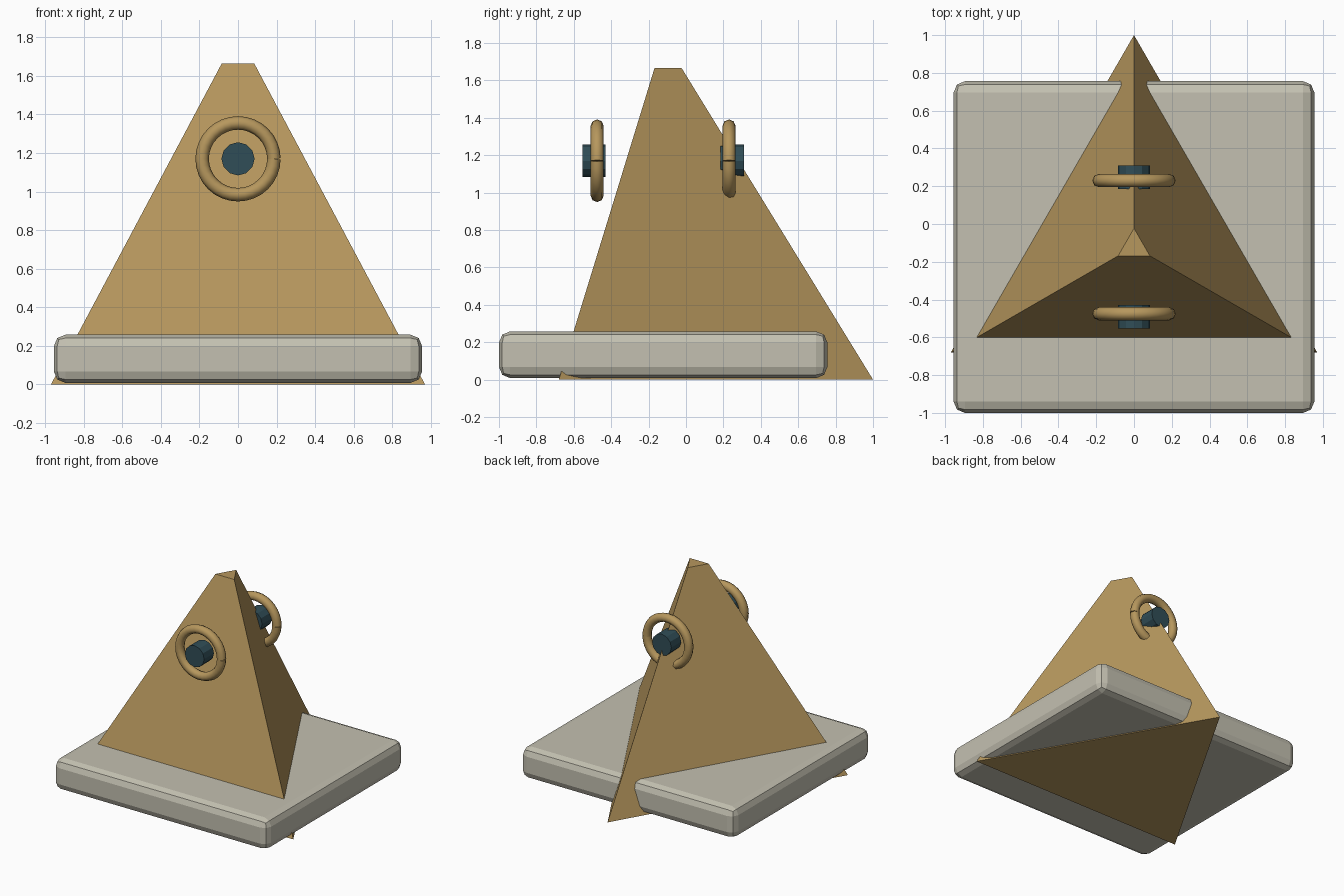
import bpy
from math import pi, cos, sin

if "Cube" in bpy.data.objects:
    bpy.data.objects.remove(bpy.data.objects["Cube"])


def material(name, rgb):
    m = bpy.data.materials.new(name)
    m.diffuse_color = (*rgb, 1)
    m.use_nodes = True
    m.node_tree.nodes["Principled BSDF"].inputs["Base Color"].default_value = m.diffuse_color
    return m


def finish(name, mat):
    ob = bpy.context.object
    ob.name = name
    ob.data.materials.clear()
    ob.data.materials.append(mat)
    return ob


brass = material("brass", (0.47, 0.31, 0.11))
stone = material("stone", (0.55, 0.53, 0.44))
steel = material("dark_steel", (0.03, 0.075, 0.095))

# Bevelled base slab
bpy.ops.mesh.primitive_cube_add(size=1, location=(0, -0.122, 0.133))
slab = finish("base_slab", stone)
slab.scale = (1.91, 1.756, 0.25)
bpy.ops.object.transform_apply(location=False, rotation=False, scale=True)
bev = slab.modifiers.new("bevel", 'BEVEL')
bev.width = 0.06
bev.segments = 2

# Three-sided truncated pyramid, one corner pointing back
H = 1.665
bpy.ops.mesh.primitive_cone_add(vertices=3, radius1=1.12, radius2=0.097,
                                depth=H, location=(0, -0.12, H / 2))
finish("pyramid_body", brass)


def ring(name, y, z=1.17, radius=0.186, tube=0.035, n=32):
    # Bent wire whose two ends meet in a seam on the +x side
    cu = bpy.data.curves.new(name, 'CURVE')
    cu.dimensions = '3D'
    cu.bevel_depth = tube
    cu.bevel_resolution = 2
    cu.use_fill_caps = True
    sp = cu.splines.new('POLY')
    sp.points.add(n)
    for i, p in enumerate(sp.points):
        a = 2 * pi * i / n
        p.co = (radius * cos(a), 0, radius * sin(a), 1)
    ob = bpy.data.objects.new(name, cu)
    bpy.context.collection.objects.link(ob)
    ob.location = (0, y, z)
    bpy.ops.object.select_all(action='DESELECT')
    bpy.context.view_layer.objects.active = ob
    ob.select_set(True)
    bpy.ops.object.convert(target='MESH')
    bpy.ops.object.shade_smooth_by_angle(angle=pi / 3.5)
    finish(name, brass)


# A ring and its pin on the front and on the back
for side, ring_y, pin_y in (("front", -0.475, -0.492), ("back", 0.23, 0.247)):
    ring(side + "_ring", ring_y)
    bpy.ops.mesh.primitive_cylinder_add(vertices=12, radius=0.086, depth=0.125,
                                        location=(0, pin_y, 1.17),
                                        rotation=(pi / 2, 0, 0))
    finish(side + "_pin", steel)
